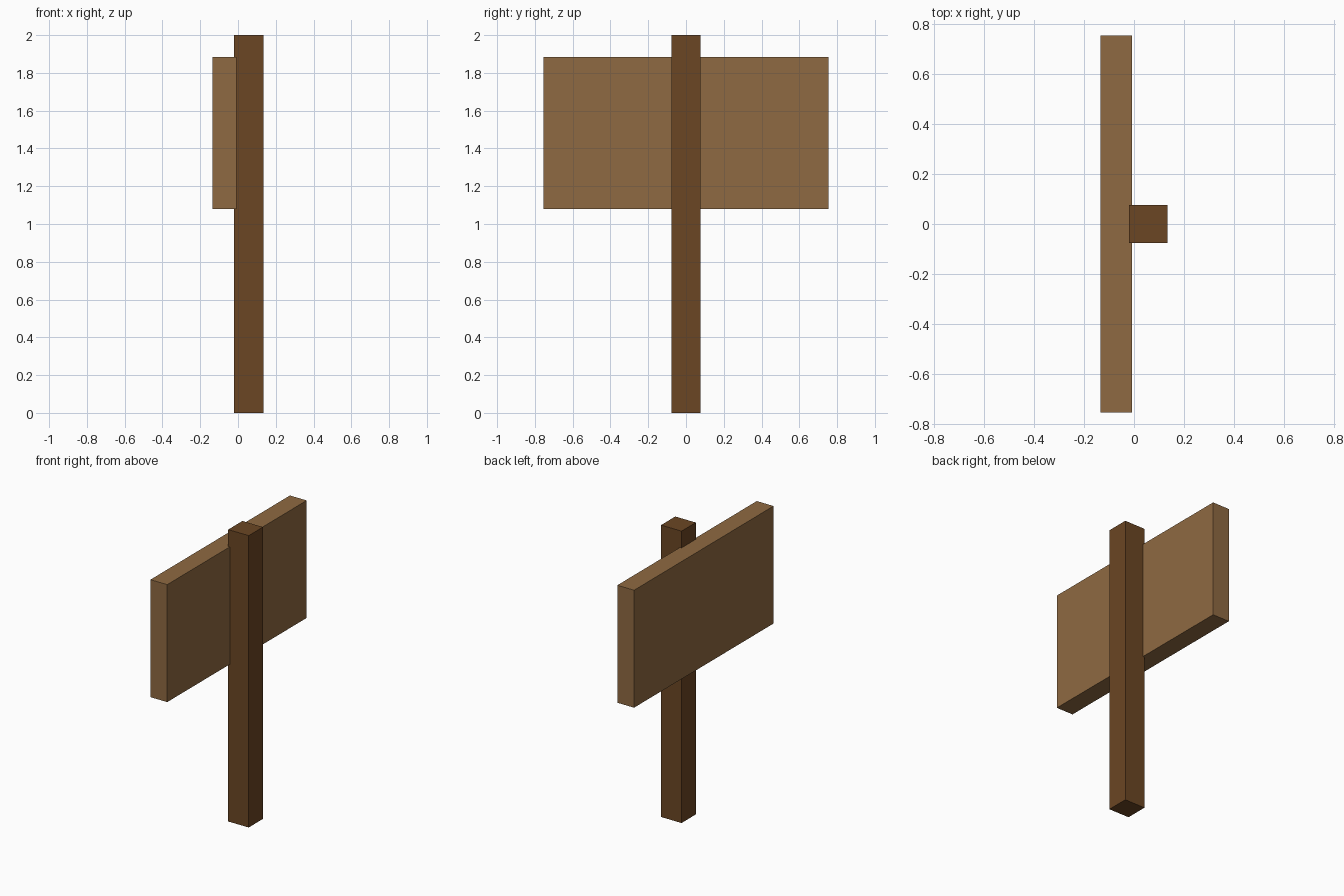
import bpy
from mathutils import Vector

if "Cube" in bpy.data.objects:
    bpy.data.objects.remove(bpy.data.objects["Cube"])


def material(name, rgb):
    m = bpy.data.materials.new(name)
    m.diffuse_color = (*rgb, 1.0)
    m.use_nodes = True
    m.node_tree.nodes["Principled BSDF"].inputs["Base Color"].default_value = m.diffuse_color
    return m


def box(name, lo, hi, mat):
    """Axis-aligned box between two corners."""
    lo, hi = Vector(lo), Vector(hi)
    bpy.ops.mesh.primitive_cube_add(size=1, location=(lo + hi) / 2)
    ob = bpy.context.object
    ob.name = name
    ob.scale = hi - lo
    bpy.ops.object.transform_apply(location=False, rotation=False, scale=True)
    ob.data.materials.append(mat)
    return ob


dark_wood = material("dark wood", (0.147, 0.061, 0.017))
light_wood = material("light wood", (0.275, 0.144, 0.054))

# Upright square post
box("post", (-0.02, -0.077, 0), (0.135, 0.077, 2.0), dark_wood)

# Wide board set slightly into the post
box("sign_board", (-0.135, -0.755, 1.08), (-0.008, 0.755, 1.885), light_wood)
